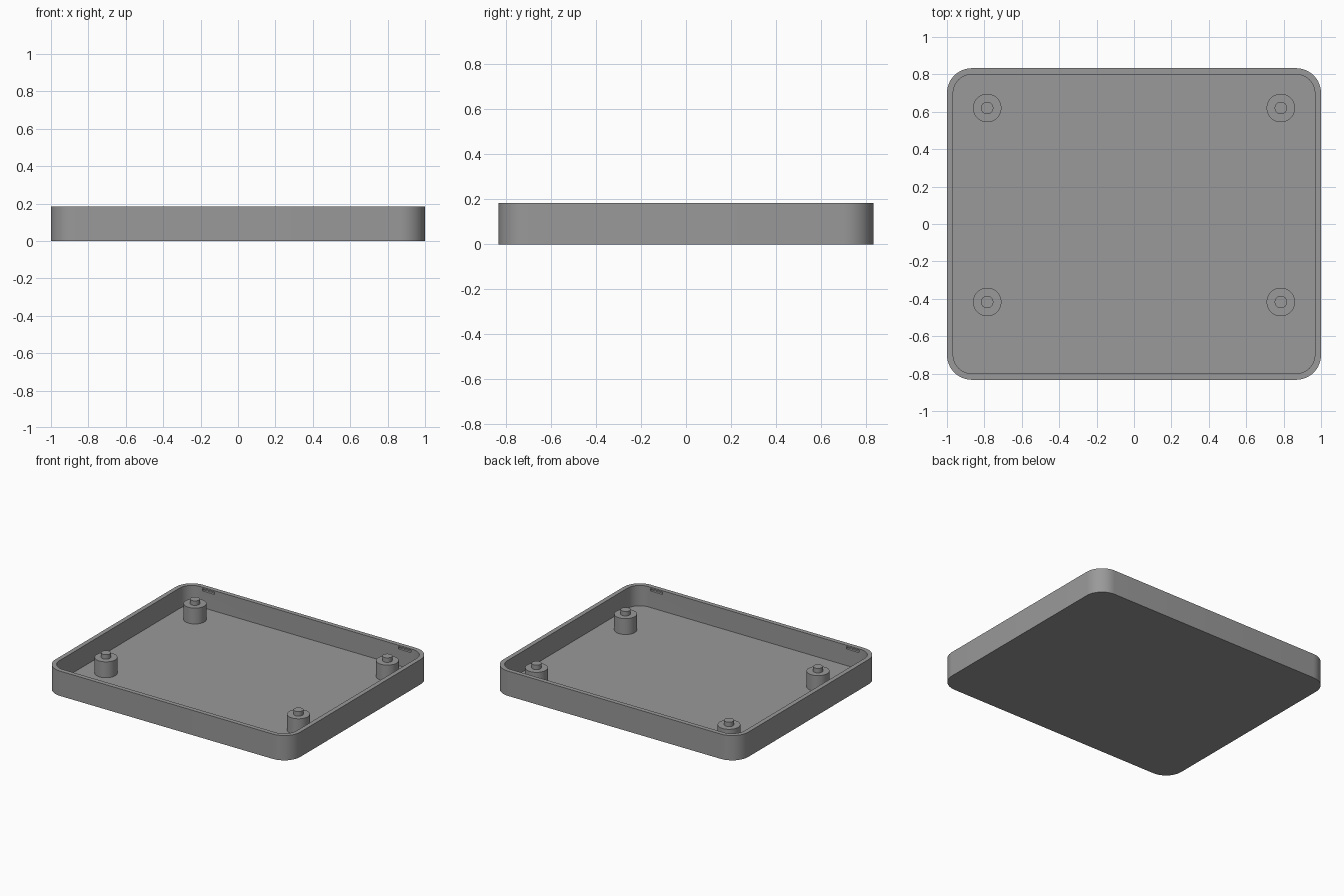
import bpy, bmesh, math

if "Cube" in bpy.data.objects:
    bpy.data.objects.remove(bpy.data.objects["Cube"])

W, D, H = 1.0, 0.833, 0.183      # half width, half depth, height
WALL, FLOOR, RADIUS = 0.033, 0.033, 0.133

grey = bpy.data.materials.new("mid grey")
grey.diffuse_color = (0.32, 0.32, 0.32, 1)
grey.use_nodes = True
grey.node_tree.nodes["Principled BSDF"].inputs["Base Color"].default_value = grey.diffuse_color


def rounded_ring(inset, z, steps=12):
    """Points of a rounded rectangle, inset from the outer outline."""
    r = RADIUS - inset
    pts = []
    for k, (sx, sy) in enumerate([(1, 1), (-1, 1), (-1, -1), (1, -1)]):
        for i in range(steps + 1):
            a = math.pi / 2 * (k + i / steps)
            pts.append((sx * (W - RADIUS) + r * math.cos(a),
                        sy * (D - RADIUS) + r * math.sin(a), z))
    return pts


def circle_ring(cx, cy, r, z, n=48):
    return [(cx + r * math.cos(2 * math.pi * i / n),
             cy + r * math.sin(2 * math.pi * i / n), z) for i in range(n)]


def loft(name, rings):
    """Join rings of equal point count into a closed solid."""
    bm = bmesh.new()
    loops = [[bm.verts.new(p) for p in ring] for ring in rings]
    n = len(loops[0])
    bm.faces.new(loops[0][::-1])
    for a, b in zip(loops, loops[1:]):
        for i in range(n):
            j = (i + 1) % n
            bm.faces.new((a[i], a[j], b[j], b[i]))
    bm.faces.new(loops[-1])
    bmesh.ops.recalc_face_normals(bm, faces=bm.faces)
    mesh = bpy.data.meshes.new(name)
    bm.to_mesh(mesh)
    bm.free()
    mesh.materials.append(grey)
    obj = bpy.data.objects.new(name, mesh)
    bpy.context.collection.objects.link(obj)
    return obj


def activate(obj):
    bpy.ops.object.select_all(action='DESELECT')
    obj.select_set(True)
    bpy.context.view_layer.objects.active = obj


# Open tray: outer wall, rim, inner wall and floor
tray = loft("tray", [rounded_ring(0, 0), rounded_ring(0, H),
                     rounded_ring(WALL, H), rounded_ring(WALL, FLOOR)])

# Shallow clip slots inside the front and back walls, just below the rim
for sx in (-1, 1):
    for sy in (-1, 1):
        bpy.ops.mesh.primitive_cube_add(size=1, location=(sx * 0.8, sy * (D - WALL), 0.164))
        cutter = bpy.context.object
        cutter.name = "slot_cutter"
        cutter.scale = (0.1, 0.034, 0.017)
        cutter.hide_render = True
        activate(tray)
        mod = tray.modifiers.new("slot", 'BOOLEAN')
        mod.operation = 'DIFFERENCE'
        mod.solver = 'EXACT'
        mod.object = cutter
        bpy.ops.object.modifier_apply(modifier=mod.name)
        bpy.data.objects.remove(cutter, do_unlink=True)
activate(tray)
bpy.ops.object.shade_smooth_by_angle(angle=math.radians(30))

# Mounting posts, each with a narrow locating pin on top
for side, x in (("left", -0.785), ("right", 0.785)):
    for end, y in (("front", -0.417), ("back", 0.62)):
        post = loft(f"post_{end}_{side}", [
            circle_ring(x, y, 0.076, FLOOR - 0.005), circle_ring(x, y, 0.076, 0.15),
            circle_ring(x, y, 0.033, 0.15), circle_ring(x, y, 0.033, H)])
        activate(post)
        bpy.ops.object.shade_smooth_by_angle(angle=math.radians(30))
